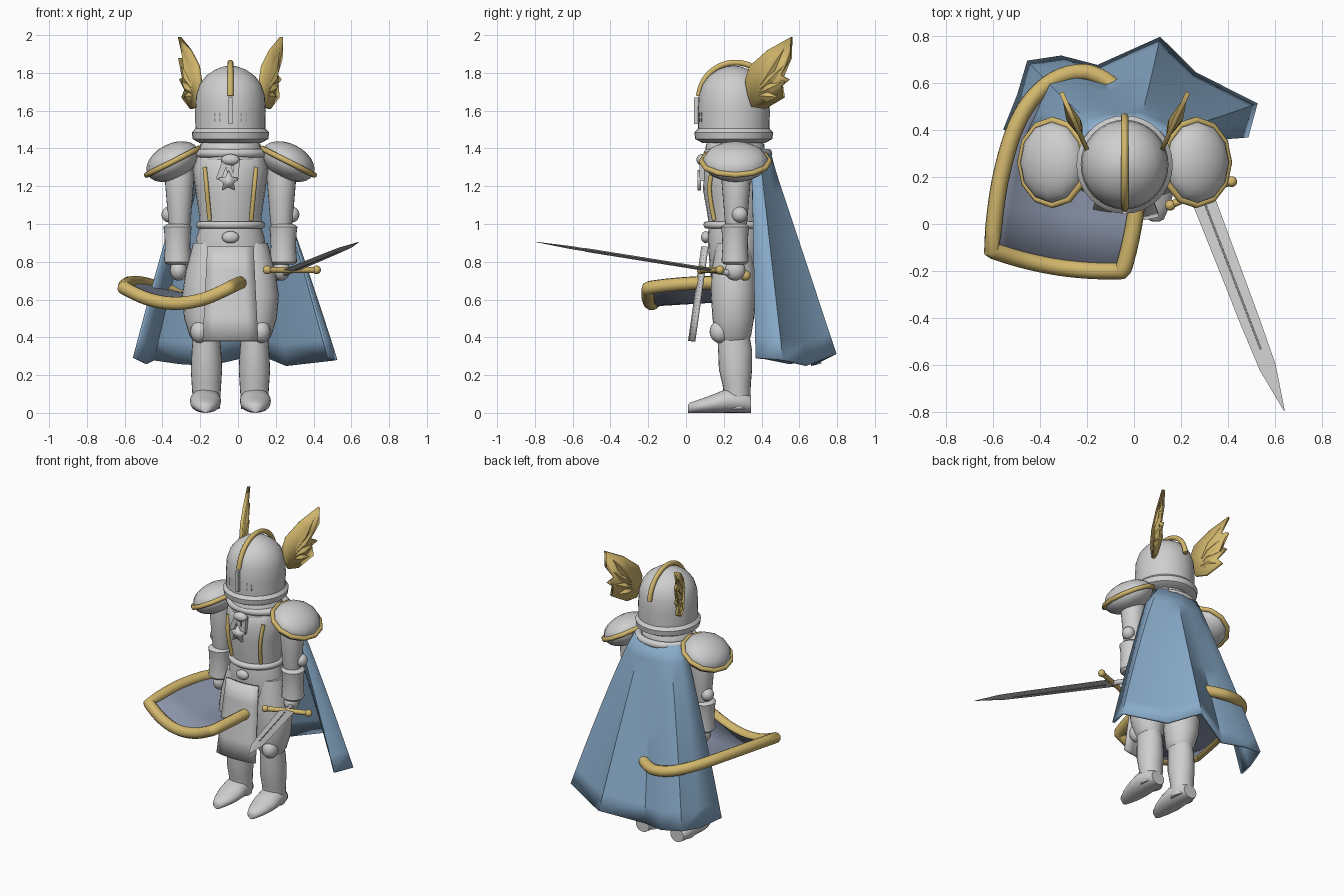
import bpy, bmesh
from math import sin, cos, pi, radians, sqrt
from mathutils import Vector, Matrix

cube = bpy.data.objects.get("Cube")
if cube:
    bpy.data.objects.remove(cube)

CX, CY = -0.04, 0.26      # body axis


def material(name, rgb):
    m = bpy.data.materials.new(name)
    m.use_nodes = True
    m.diffuse_color = (*rgb, 1)
    bsdf = next(n for n in m.node_tree.nodes if n.type == 'BSDF_PRINCIPLED')
    bsdf.inputs["Base Color"].default_value = (*rgb, 1)
    bsdf.inputs["Roughness"].default_value = 0.6
    return m


STEEL = material("steel grey", (0.62, 0.62, 0.62))
GOLD = material("gold", (0.64, 0.47, 0.15))
BLUE = material("cape blue", (0.25, 0.41, 0.59))
SLATE = material("shield slate", (0.25, 0.29, 0.39))
DARK = material("slit grey", (0.3, 0.3, 0.3))


def finish(name, bm, mat, thick=0, angle=40):
    bmesh.ops.recalc_face_normals(bm, faces=bm.faces)
    me = bpy.data.meshes.new(name)
    bm.to_mesh(me)
    bm.free()
    ob = bpy.data.objects.new(name, me)
    bpy.context.collection.objects.link(ob)
    me.materials.append(mat)
    if thick:
        mod = ob.modifiers.new("thickness", 'SOLIDIFY')
        mod.thickness, mod.offset = thick, 0
    bpy.ops.object.select_all(action='DESELECT')
    ob.select_set(True)
    bpy.context.view_layer.objects.active = ob
    bpy.ops.object.shade_smooth_by_angle(angle=radians(angle))
    return ob


def grid(bm, rows, closed=False):
    vs = [[bm.verts.new(p) for p in r] for r in rows]
    n = len(rows[0])
    for a, b in zip(vs, vs[1:]):
        for i in range(n if closed else n - 1):
            j = (i + 1) % n
            bm.faces.new((a[i], a[j], b[j], b[i]))
    return vs


def loft(name, rings, mat=STEEL, along='z', n=24):
    """Stack of ellipses: centre x, y, z and two radii."""
    bm = bmesh.new()
    rows = []
    for x, y, z, a, b in rings:
        t = [2 * pi * i / n for i in range(n)]
        rows.append([(x + a * cos(k), y + b * sin(k), z) if along == 'z'
                     else (x + a * cos(k), y, z + b * sin(k)) for k in t])
    vs = grid(bm, rows, True)
    bm.faces.new(vs[0])
    bm.faces.new(vs[-1])
    return finish(name, bm, mat)


def ball(name, c, r, mat=STEEL, tilt=0, n=20):
    bm = bmesh.new()
    bmesh.ops.create_uvsphere(bm, u_segments=n, v_segments=12, radius=1)
    bm.transform(Matrix.Translation(c) @ Matrix.Rotation(tilt, 4, 'Y') @ Matrix.Diagonal((*r, 1)))
    return finish(name, bm, mat)


def box(name, c, size, mat, rot=0):
    bm = bmesh.new()
    bmesh.ops.create_cube(bm, size=1)
    bm.transform(Matrix.Translation(c) @ Matrix.Rotation(rot, 4, 'Y') @ Matrix.Diagonal((*size, 1)))
    return finish(name, bm, mat)


def tube(name, pts, r, mat=GOLD, cyclic=False, smooth=True):
    cu = bpy.data.curves.new(name, 'CURVE')
    cu.dimensions, cu.bevel_depth, cu.bevel_resolution = '3D', r, 3
    cu.use_fill_caps, cu.resolution_u = True, 4
    sp = cu.splines.new('NURBS' if smooth else 'POLY')
    sp.points.add(len(pts) - 1)
    for p, q in zip(sp.points, pts):
        p.co = (*q, 1)
    sp.use_cyclic_u = cyclic
    if smooth:
        sp.order_u, sp.use_endpoint_u = 3, True
    ob = bpy.data.objects.new(name, cu)
    bpy.context.collection.objects.link(ob)
    cu.materials.append(mat)
    bpy.ops.object.select_all(action='DESELECT')
    ob.select_set(True)
    bpy.context.view_layer.objects.active = ob
    bpy.ops.object.convert(target='MESH')
    bpy.ops.object.shade_smooth_by_angle(angle=radians(45))


# Helmet with rim, crest, visor slit and breath holes
profile = [(1.43, .165), (1.45, .2), (1.485, .205), (1.505, .186), (1.6, .187), (1.68, .182),
           (1.74, .163), (1.785, .128), (1.818, .08), (1.834, .035), (1.838, .005)]
loft("helmet", [(CX, .253, z, r, r * 1.02) for z, r in profile], n=32)
arc = [radians(a) for a in range(5, 176, 10)]
tube("helmet_crest", [(CX, .262 - .195 * cos(a), 1.66 + .195 * sin(a)) for a in arc], .016)
box("visor_ridge", (CX, .06, 1.6), (.02, .035, .14), STEEL)
for s in (-1, 1):
    for i in range(2):
        for j in range(2):
            box("breath_hole", (CX + s * (.055 + .025 * i), .076 + .01 * i, 1.55 + .03 * j),
                (.012, .009, .02), DARK)

# Winged sides of the helmet: one feathered plate with raised feathers
outline = [(.56, 1.99), (.434, 1.92), (.34, 1.836), (.315, 1.76), (.33, 1.68), (.35, 1.62), (.418, 1.61),
           (.52, 1.67), (.485, 1.71), (.545, 1.765), (.5, 1.79), (.556, 1.878), (.505, 1.88)]
for s in (-1, 1):
    def wing_point(y, z, lift=0):
        return (CX + s * (.175 + (y - .35) * .45 + lift), y, z)
    bm = bmesh.new()
    bm.faces.new([bm.verts.new(wing_point(*p)) for p in outline])
    bmesh.ops.triangulate(bm, faces=bm.faces)
    finish("helmet_wing", bm, GOLD, .02)
    bm = bmesh.new()
    root = Vector((.355, 1.68))
    for tip in (outline[0], outline[11], outline[9], outline[7]):
        d = Vector(tip) - root
        side = Vector((-d.y, d.x)).normalized() * .04
        mid = root + d * .45
        ring = [bm.verts.new(wing_point(*p)) for p in (root, mid + side, Vector(tip), mid - side)]
        for lift in (-.03, .03):
            top = bm.verts.new(wing_point(*mid, lift))
            for i in range(4):
                bm.faces.new((ring[i], ring[(i + 1) % 4], top))
    finish("wing_feathers", bm, GOLD, angle=20)

# Torso, collar, belt and hips
loft("gorget", [(CX, .26, 1.34, .17, .16), (CX, .26, 1.42, .16, .155), (CX, .26, 1.44, .14, .14)])
loft("breastplate", [(CX, CY, .97, .165, .14), (CX, CY, 1.04, .165, .145), (CX, CY, 1.18, .185, .17),
                     (CX, CY, 1.29, .2, .165), (CX, CY, 1.36, .19, .14), (CX, CY, 1.39, .13, .11)])
ring = [2 * pi * i / 20 for i in range(20)]
tube("cape_collar", [(CX + .185 * cos(a), .275 + .16 * sin(a), 1.375) for a in ring], .024, STEEL, True)
tube("belt", [(CX + .165 * cos(a), CY + .15 * sin(a), .995) for a in ring], .02, STEEL, True)
loft("hips", [(CX, CY, .72, .19, .13), (CX, CY, .84, .19, .14), (CX, CY, .93, .18, .145), (CX, CY, .99, .16, .14)])
ball("buckle", (CX, .105, .93), (.045, .025, .032))

# Front tabard, bowed across and leaning forward
bm = bmesh.new()
grid(bm, [[(CX + u * (.12 + .025 * t), .09 - .07 * t + .02 * u * u, .88 - .5 * t)
           for u in (-1, -.6, -.2, .2, .6, 1)] for t in (0, .25, .5, .75, 1)])
finish("tabard", bm, STEEL, .02)

# Chest medal with bow and ribbons
bm = bmesh.new()
bm.faces.new([bm.verts.new((-.05 + r * sin(a), .07, 1.225 + r * cos(a)))
              for i in range(10) for a in [pi * i / 5] for r in [.06 if i % 2 == 0 else .03]])
finish("medal_star", bm, STEEL, .02)
for x, tilt in ((-.085, .35), (-.045, -.15), (-.01, .1)):
    box("medal_ribbon", (x, .085, 1.285), (.03, .025, .11), STEEL, tilt)
ball("medal_knot", (CX, .085, 1.34), (.05, .03, .03))

for s in (-1, 1):
    # Gold chest trim
    tube("chest_trim", [(CX + s * (.11 + .026 * t), y, 1.02 + .28 * t)
                        for t, y in ((0, .15), (.3, .132), (.6, .122), (.8, .13), (1, .142))], .012)
    # Shoulder dome with its twelve sided gold rim
    tilt = s * radians(27)
    centre = Vector((CX + s * .305, .262, 1.33))
    ball("pauldron", centre, (.15, .175, .095), STEEL, tilt, 12)
    turn = Matrix.Rotation(tilt, 3, 'Y')
    tube("pauldron_rim", [centre + turn @ Vector((.155 * cos(a), .18 * sin(a), 0))
                          for a in [pi * i / 6 for i in range(12)]], .015, GOLD, True, False)
    # Arm, elbow guard and hand
    ax = CX + s * .28
    loft("upper_arm", [(ax - s * .01, .265, z, r, r) for z, r in
                       ((1.33, .07), (1.24, .078), (1.12, .068), (1.02, .06), (.96, .05))])
    loft("forearm", [(ax, .26, z, r, r) for z, r in
                     ((1.0, .055), (.985, .075), (.95, .07), (.88, .067), (.83, .07), (.8, .072), (.785, .055))])
    ball("elbow_guard", (ax + s * .045, .285, 1.05), (.04, .042, .042))
    ball("hand", (ax + (.005 if s < 0 else -.01), .26, .755), (.045, .055, .055))
    # Thigh, knee, shin and pointed boot
    lx = CX + s * .127
    loft("thigh_guard", [(lx + s * x, .25, z, a, b) for z, x, a, b in
                         ((.9, -.01, .08, .09), (.75, 0, .11, .115), (.62, .01, .12, .118),
                          (.5, .01, .108, .11), (.41, .0, .09, .095), (.38, 0, .07, .08))])
    ball("knee_guard", (lx + s * .035, .18, .43), (.05, .055, .06))
    loft("shin", [(lx, y, z, a, b) for z, y, a, b in
                  ((.42, .25, .07, .085), (.33, .26, .078, .09), (.23, .262, .083, .088),
                   (.15, .268, .078, .075), (.09, .272, .074, .07), (.02, .272, .07, .07))])
    loft("boot", [(lx + s * .005, y, z, a, z) for y, z, a in
                  ((.345, .045, .05), (.31, .06, .07), (.22, .065, .082), (.15, .05, .08),
                   (.08, .037, .062), (.02, .027, .035), (.01, .02, .015))], along='y')

# Cape: neck arc to a folded hem
hem = [(-.55, .40, .29), (-.49, .55, .26), (-.45, .69, .28), (-.31, .71, .26), (-.155, .67, .25),
       (.11, .79, .31), (.26, .64, .25), (.52, .51, .28), (.48, .37, .29)]
rows = []
for k in range(11):
    t = k / 10
    row = []
    for i, (x, y, z) in enumerate(hem):
        a = pi * (.93 - .86 * i / 8)
        top = Vector((CX + .19 * cos(a), .32 + .12 * sin(a), 1.385))
        p = top.lerp(Vector((x, y, z)), t)
        p.x = top.x + (x - top.x) * t ** .88
        row.append(p)
    rows.append(row)
bm = bmesh.new()
grid(bm, rows)
finish("cape", bm, BLUE, .015, 30)


# Shield: curved panel lying flat in the right hand, framed by a thick gold rim
def shield_point(u, v):
    z = .575 + 1.1 * u * u + .06 * v
    return Vector((-.325 + .988 * u + .156 * v, -.155 - .156 * u + .988 * v, z))


half = [(0, .285), (.2, .3), (.4, .29), (.55, .265), (.66, .22), (.74, .16), (.79, .09), (.81, .02)]
bm = bmesh.new()
grid(bm, [[shield_point(w * (i / 5 - 1), v - .03 * (1 - (i / 5 - 1) ** 2) * (v == 0))
           for i in range(11)] for v, w in half])
finish("shield_panel", bm, SLATE, .02)
rim = [shield_point(-w, v) for v, w in half] + [shield_point(w, v) for v, w in reversed(half)]
rim += [shield_point(u, -.03 * (1 - (u / .285) ** 2)) for u in (.27, .15, 0, -.15, -.27)]
tube("shield_rim", rim, .036, GOLD, True)

# Sword: flat blade, guard with end balls, grip and pommel
base, point = Vector((.285, .13, .757)), Vector((.64, -.795, .905))
axis = (point - base).normalized()
across = Vector((-axis.y, axis.x, 0)).normalized()
up = axis.cross(across)
length = (point - base).length
bm = bmesh.new()
rows = []
for t, w in ((0, .05), (.3, .046), (.6, .042), (.8, .036), (1, .002)):
    c = base + axis * length * t
    h = up * (.008 if t < 1 else .001)
    rows.append([c + across * w, c + h, c - across * w, c - h])
ends = grid(bm, rows, True)
bm.faces.new(ends[0])
bm.faces.new(ends[-1])
finish("sword_blade", bm, STEEL, angle=10)
for s in (-1, 1):
    tube("blade_groove", [base + axis * length * t + up * s * .006 for t in (.05, .72)], .004, DARK, smooth=False)
    ball("guard_end", base + across * s * .14, (.023, .023, .023), GOLD)
tube("sword_guard", [base - across * .14, base - axis * .01, base + across * .14], .016, GOLD)
tube("sword_grip", [base, base - axis * .2], .017, STEEL, smooth=False)
ball("sword_pommel", base - axis * .2, (.028, .028, .028), GOLD)
